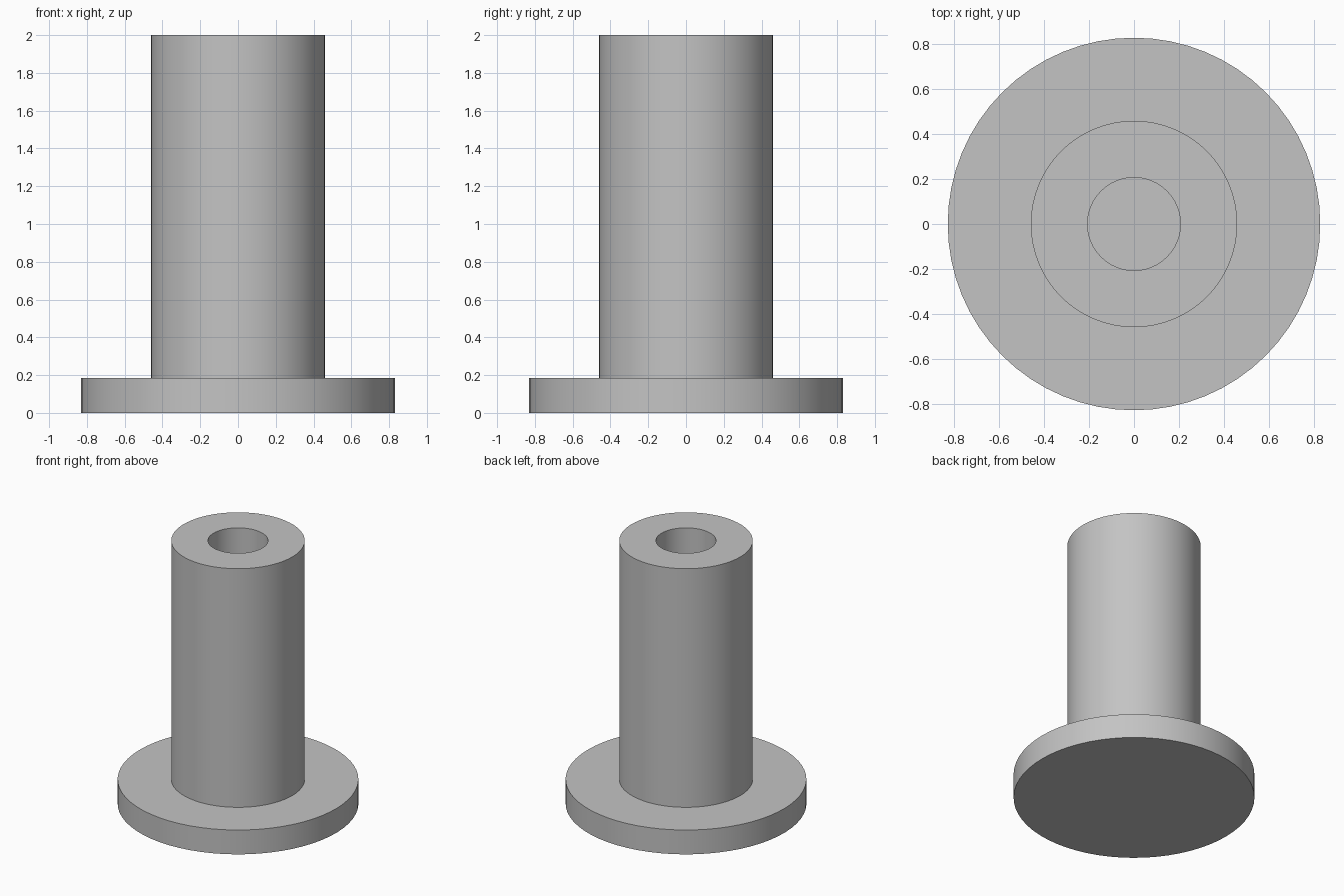
import bpy
import bmesh
import math

SIDES = 64

cube = bpy.data.objects.get("Cube")
if cube:
    bpy.data.objects.remove(cube, do_unlink=True)

# Plain grey material
grey = bpy.data.materials.new("plain grey")
grey.use_nodes = True
colour = (0.55, 0.55, 0.55, 1.0)
grey.diffuse_color = colour
grey.node_tree.nodes["Principled BSDF"].inputs["Base Color"].default_value = colour


def lathe(name, profile):
    """Turn (radius, height) points into rings around z; close both ends."""
    bm = bmesh.new()
    rings = []
    for r, z in profile:
        angles = [2 * math.pi * i / SIDES for i in range(SIDES)]
        rings.append([bm.verts.new((r * math.cos(a), r * math.sin(a), z)) for a in angles])
    for low, high in zip(rings, rings[1:]):
        for i in range(SIDES):
            j = (i + 1) % SIDES
            bm.faces.new((low[i], low[j], high[j], high[i]))
    bm.faces.new(rings[0][::-1])
    bm.faces.new(rings[-1])
    bmesh.ops.recalc_face_normals(bm, faces=bm.faces)
    mesh = bpy.data.meshes.new(name)
    bm.to_mesh(mesh)
    bm.free()
    mesh.materials.append(grey)
    obj = bpy.data.objects.new(name, mesh)
    bpy.context.collection.objects.link(obj)
    bpy.ops.object.select_all(action="DESELECT")
    obj.select_set(True)
    bpy.context.view_layer.objects.active = obj
    bpy.ops.object.shade_smooth_by_angle(angle=math.radians(30))
    return obj


# Flange, sleeve and blind bore as one turned body
lathe("flanged_sleeve", [
    (0.83, 0.0), (0.83, 0.185),      # flange rim
    (0.46, 0.185), (0.46, 2.0),      # sleeve wall
    (0.207, 2.0), (0.207, 0.185),    # bore down to its floor
])
